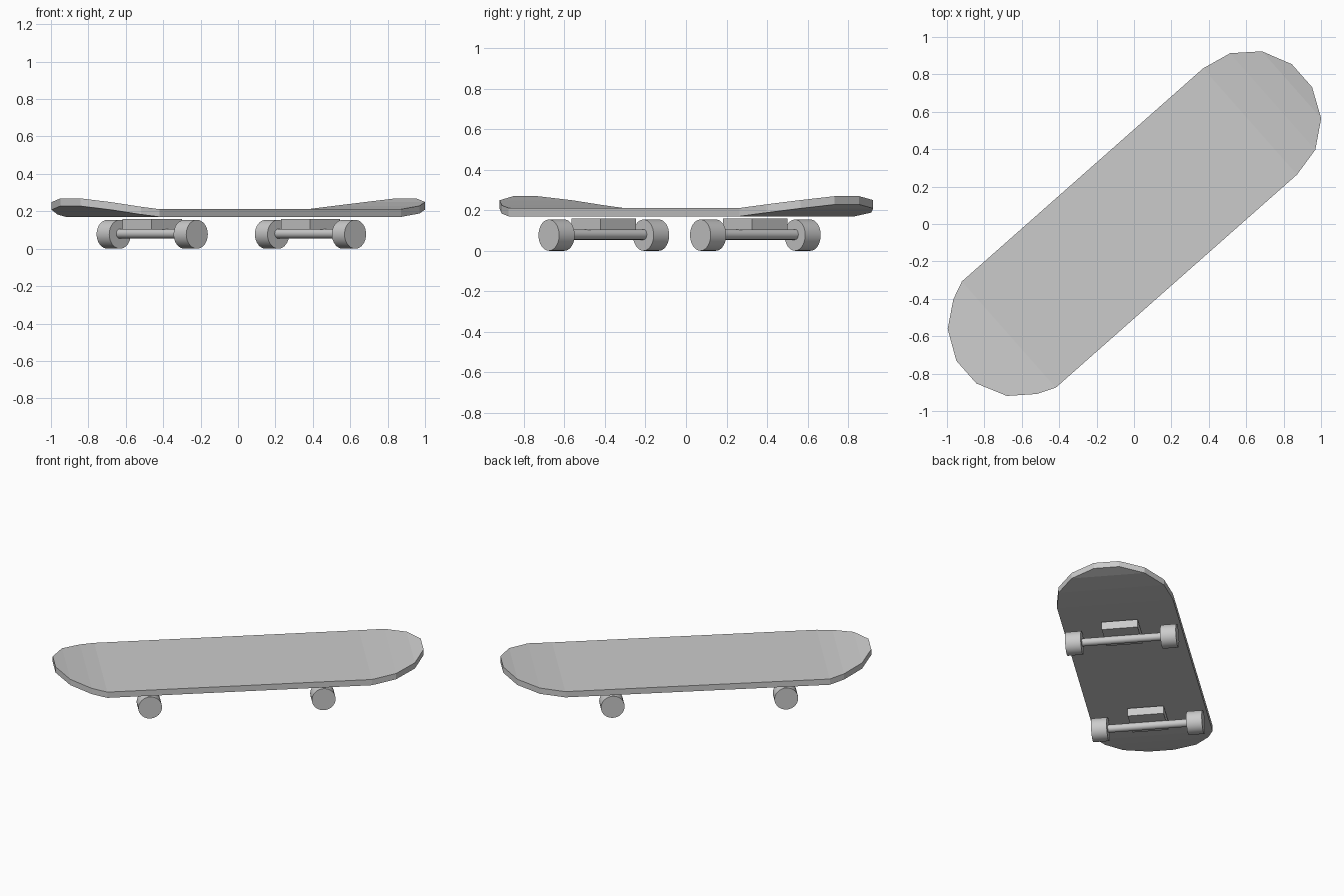
import bpy
import bmesh
import math
from mathutils import Matrix, Vector

cube = bpy.data.objects.get("Cube")
if cube:
    bpy.data.objects.remove(cube, do_unlink=True)

# Single plain grey material
grey = bpy.data.materials.new("plain grey")
grey.use_nodes = True
colour = (0.6, 0.6, 0.6, 1)
grey.diffuse_color = colour
grey.node_tree.nodes["Principled BSDF"].inputs["Base Color"].default_value = colour

# The board runs along its own x axis and is turned on the ground
TURN = Matrix.Rotation(math.radians(41.45), 4, "Z")


def finish(name, bm, smooth=False):
    bmesh.ops.recalc_face_normals(bm, faces=bm.faces)
    mesh = bpy.data.meshes.new(name)
    bm.to_mesh(mesh)
    bm.free()
    mesh.materials.append(grey)
    obj = bpy.data.objects.new(name, mesh)
    bpy.context.collection.objects.link(obj)
    obj.matrix_world = TURN
    if smooth:
        bpy.ops.object.select_all(action="DESELECT")
        obj.select_set(True)
        bpy.context.view_layer.objects.active = obj
        bpy.ops.object.shade_smooth_by_angle(angle=math.radians(30))
    return obj


def cylinder(name, x, y, z, radius, length, sides):
    bm = bmesh.new()
    place = Matrix.Translation((x, y, z)) @ Matrix.Rotation(math.pi / 2, 4, "X")
    bmesh.ops.create_cone(bm, cap_ends=True, segments=sides, radius1=radius,
                          radius2=radius, depth=length, matrix=place)
    return finish(name, bm, smooth=True)


def box(name, centre, size):
    bm = bmesh.new()
    place = Matrix.Translation(centre) @ Matrix.Diagonal((*size, 1))
    bmesh.ops.create_cube(bm, size=1, matrix=place)
    return finish(name, bm)


# Deck: cross strips of (position, half width, underside height)
stations = [(-1.196, 0.081, 0.228), (-1.118, 0.239, 0.208), (-0.99, 0.338, 0.183),
            (-0.893, 0.379, 0.17), (0.828, 0.379, 0.17), (0.99, 0.344, 0.188),
            (1.124, 0.239, 0.209), (1.198, 0.082, 0.228)]
THICKNESS = 0.041
bm = bmesh.new()
rows = [[bm.verts.new((x, side * half, low)) for side in (-1, 1)]
        for x, half, low in stations]
faces = [bm.faces.new((a[0], b[0], b[1], a[1])) for a, b in zip(rows, rows[1:])]
raised = bmesh.ops.extrude_face_region(bm, geom=faces, use_keep_orig=True)
bmesh.ops.translate(bm, vec=Vector((0, 0, THICKNESS)),
                    verts=[v for v in raised["geom"] if isinstance(v, bmesh.types.BMVert)])
finish("deck", bm)

# Trucks: mounting block, axle and a wheel on each end
for end, x in (("rear", -0.612), ("front", 0.517)):
    box(end + "_truck_block", (x, 0, 0.13), (0.215, 0.235, 0.056))
    cylinder(end + "_axle", x, 0, 0.08, 0.026, 0.54, 16)
    for side, sign in (("left", 1), ("right", -1)):
        cylinder(f"{end}_{side}_wheel", x, sign * 0.311, 0.077, 0.077, 0.102, 32)
